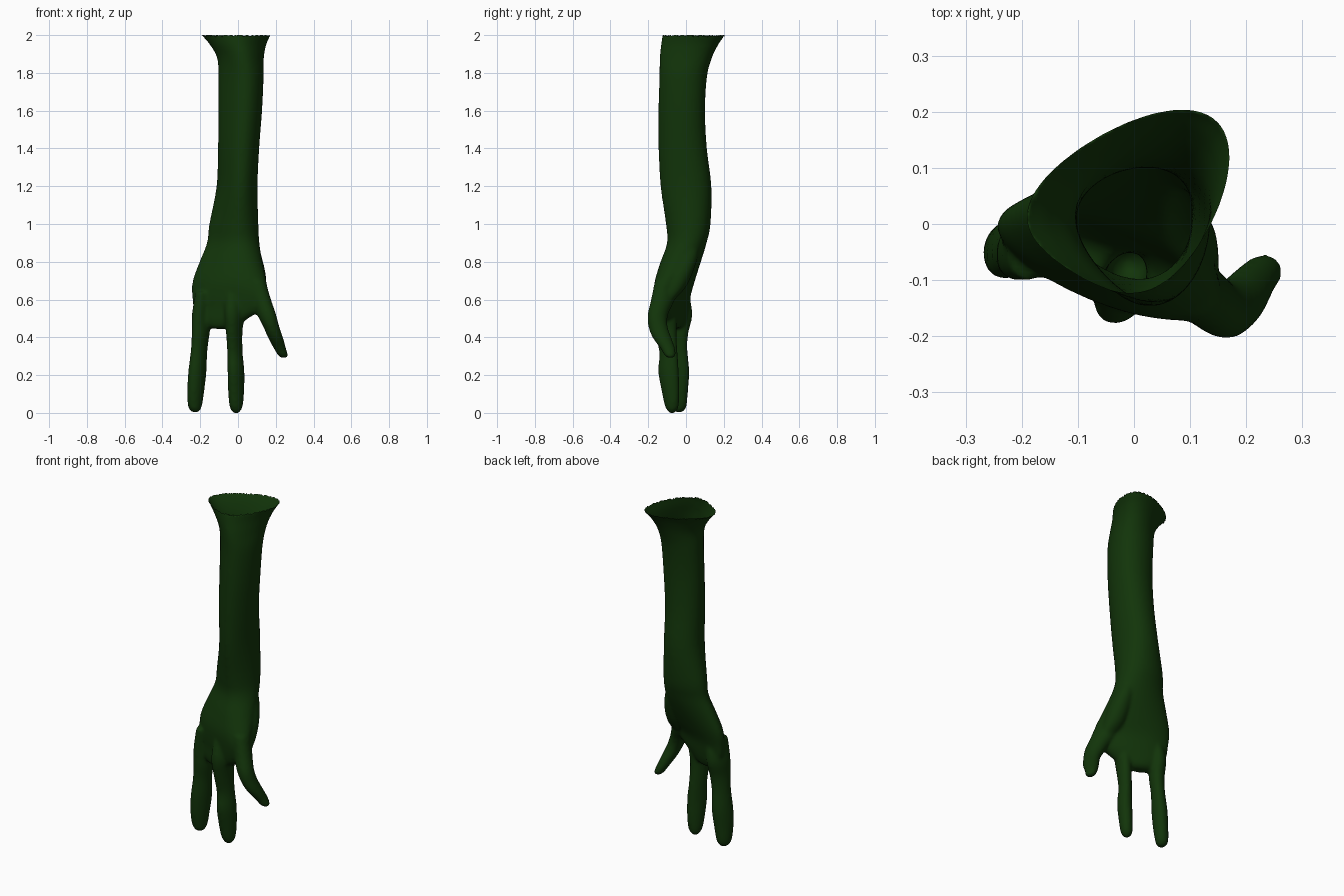
import bpy, bmesh, random
from math import sin, cos, pi, radians

random.seed(4)
SIDES = 32


def catmull(a, b, c, d, t):
    return 0.5 * (2*b + (c - a)*t + (2*a - 5*b + 4*c - d)*t*t + (3*b - a - 3*c + d)*t**3)


def loft(bm, rows, steps=4):
    """Closed smooth tube; row = z, x min, x max, y min, y max, slant in degrees, corner bulge."""
    pts = [rows[0]] + rows + [rows[-1]]
    fine = []
    for i in range(1, len(pts) - 2):
        for s in range(steps):
            fine.append([catmull(*q, s / steps) for q in zip(*pts[i-1:i+3])])
    fine.append(rows[-1])
    rings = []
    for z, x0, x1, y0, y1, slant, *bulge in fine:
        ring = []
        for k in range(SIDES):
            a = 2 * pi * k / SIDES
            e = bulge[0] * 0.7 * cos(2*a - pi/2) if bulge else 0
            ring.append(bm.verts.new(((x0+x1)/2 + (x1-x0)/2 * cos(a) + e,
                                      (y0+y1)/2 + (y1-y0)/2 * sin(a + radians(slant)) + e, z)))
        rings.append(ring)
    for r, q in zip(rings, rings[1:]):
        for k in range(SIDES):
            j = (k + 1) % SIDES
            bm.faces.new((r[k], q[k], q[j], r[j]))
    bm.faces.new(rings[0])
    bm.faces.new(rings[-1][::-1])


bm = bmesh.new()

# forearm and palm, flared at the top
loft(bm, [
    (2.06, -.235, .18, -.12, .215, 18, .035),
    (2.00, -.186, .165, -.13, .188, 16, .035),
    (1.95, -.145, .145, -.135, .160, 12, .028),
    (1.88, -.108, .134, -.138, .133, 4, .020),
    (1.78, -.102, .134, -.138, .111, -4, .015),
    (1.60, -.102, .126, -.143, .101, -5, .014),
    (1.40, -.105, .111, -.143, .111, -5, .012),
    (1.20, -.112, .102, -.132, .135, -5, .013),
    (1.00, -.150, .106, -.102, .130, -6, .016),
    (0.90, -.163, .112, -.095, .110, -9, .016),
    (0.80, -.203, .128, -.128, .083, -18, .014),
    (0.70, -.240, .150, -.160, .052, -30, .008),
    (0.62, -.243, .160, -.172, .025, -42, 0),
    (0.55, -.235, .125, -.160, .015, -44, 0),
    (0.50, -.220, .055, -.140, .005, -40, 0),
    (0.46, -.175, -.01, -.115, -.02, -30, 0),
    (0.445, -.13, -.06, -.09, -.05, -20, 0)])

# heel of the hand beside the wrist
loft(bm, [
    (0.94, .04, .09, -.01, .06, 0),
    (0.84, .03, .122, -.05, .065, 0),
    (0.74, .03, .146, -.09, .035, 0),
    (0.66, .04, .152, -.12, -.005, 0),
    (0.60, .07, .15, -.13, -.06, 0)])

# outer finger
loft(bm, [
    (0.64, -.225, -.13, -.10, .015, 15),
    (0.52, -.244, -.140, -.10, .034, 18),
    (0.42, -.245, -.150, -.098, .012, 18),
    (0.33, -.250, -.162, -.092, .008, 18),
    (0.22, -.263, -.167, -.098, .018, 18),
    (0.12, -.269, -.178, -.092, .011, 15),
    (0.04, -.266, -.190, -.077, .004, 10),
    (0.012, -.252, -.202, -.065, -.01, 0),
    (0.002, -.238, -.215, -.05, -.025, 0)])

# middle finger
loft(bm, [
    (0.64, -.07, .02, -.15, -.04, 10),
    (0.53, -.072, .034, -.178, -.045, 18),
    (0.43, -.064, .024, -.165, -.05, 18),
    (0.32, -.057, .025, -.142, -.045, 18),
    (0.22, -.055, .034, -.147, -.038, 18),
    (0.12, -.053, .033, -.130, -.035, 15),
    (0.04, -.046, .026, -.113, -.038, 10),
    (0.010, -.034, .014, -.098, -.05, 0),
    (-.002, -.02, .000, -.085, -.065, 0)])

# thumb
loft(bm, [
    (0.70, .02, .145, -.165, -.04, -15),
    (0.60, .06, .175, -.185, -.06, -15),
    (0.52, .10, .202, -.203, -.095, -10),
    (0.46, .132, .218, -.200, -.098, 0),
    (0.40, .158, .238, -.178, -.078, 0),
    (0.34, .190, .255, -.135, -.057, 0),
    (0.305, .212, .264, -.115, -.055, 0),
    (0.29, .23, .258, -.095, -.068, 0)])

bmesh.ops.recalc_face_normals(bm, faces=bm.faces)
me = bpy.data.meshes.new("arm_and_hand")
bm.to_mesh(me)
bm.free()
arm = bpy.data.objects.new("arm_and_hand", me)
bpy.context.collection.objects.link(arm)

# fuse the parts into one skin
fuse = arm.modifiers.new("fuse", 'REMESH')
fuse.mode = 'VOXEL'
fuse.voxel_size = 0.009
soft = arm.modifiers.new("soften", 'SMOOTH')
soft.factor = 0.5
soft.iterations = 8
dg = bpy.context.evaluated_depsgraph_get()
skin = bpy.data.meshes.new_from_object(arm.evaluated_get(dg))
arm.modifiers.clear()
arm.data = skin

# open the top with a slightly ragged rim
bm = bmesh.new()
bm.from_mesh(skin)
bmesh.ops.bisect_plane(bm, geom=bm.verts[:] + bm.edges[:] + bm.faces[:],
                       plane_co=(0, 0, 2), plane_no=(0, 0, 1), clear_outer=True)
for v in bm.verts:
    if v.is_boundary:
        v.co.z -= random.choice((0, 0, .004, .009))
for f in bm.faces:
    f.smooth = True
bm.to_mesh(skin)
bm.free()

# dark green skin
mat = bpy.data.materials.new("dark_green")
mat.diffuse_color = (0.006, 0.035, 0.003, 1)
skin.materials.clear()
skin.materials.append(mat)
